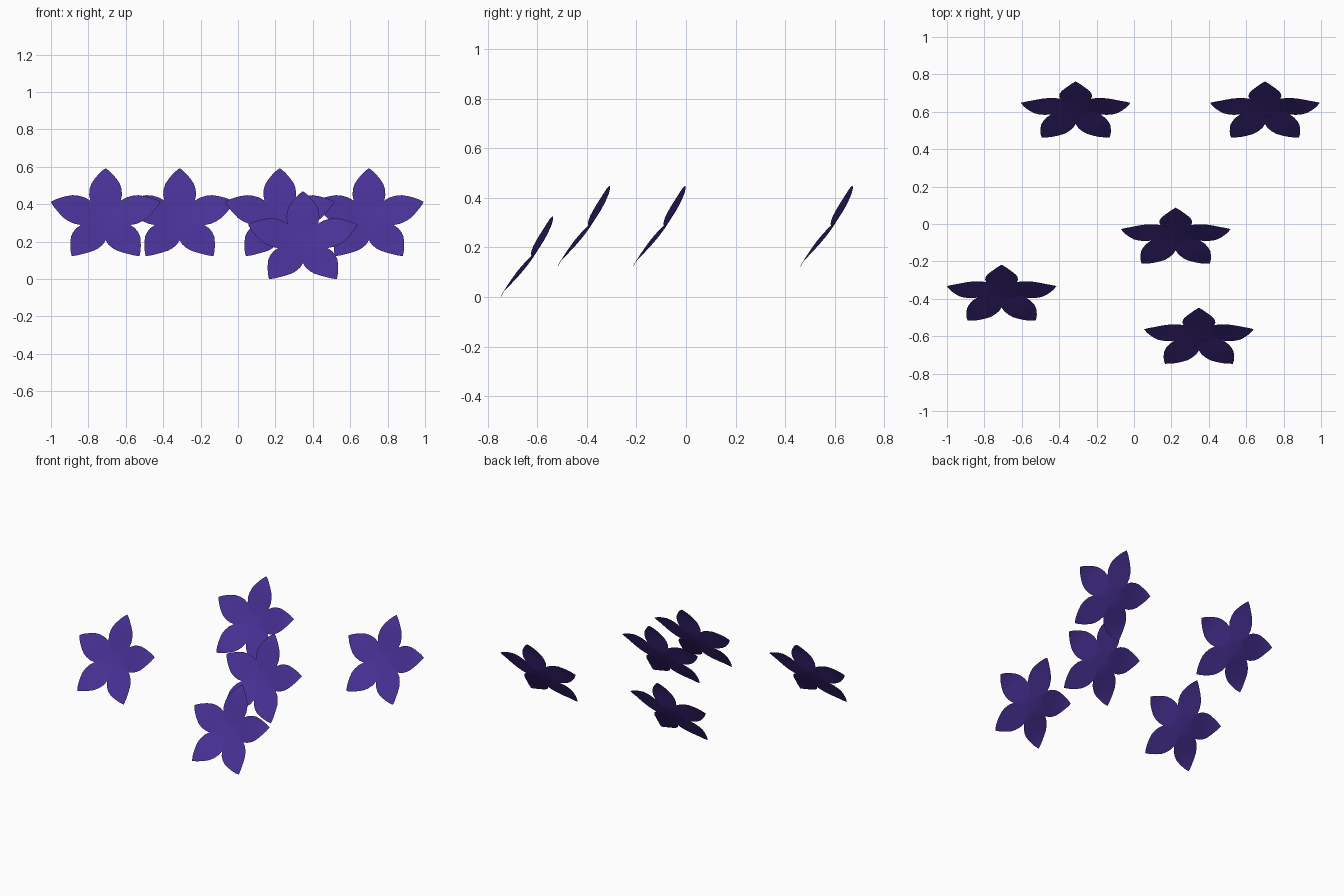
import bpy, bmesh, math
from mathutils import Matrix, Vector

if "Cube" in bpy.data.objects:
    bpy.data.objects.remove(bpy.data.objects["Cube"])

violet = bpy.data.materials.new("violet petal")
violet.diffuse_color = (0.065, 0.030, 0.30, 1)
violet.use_nodes = True
violet.node_tree.nodes["Principled BSDF"].inputs["Base Color"].default_value = violet.diffuse_color

# petal profile: distance from centre, half width, depth behind the rim plane
PROFILE = [(0.035, 0.0254, 0.026), (0.066, 0.048, 0.024), (0.085, 0.066, 0.021),
           (0.11, 0.081, 0.017), (0.145, 0.088, 0.011), (0.18, 0.085, 0.006),
           (0.21, 0.076, 0.002), (0.24, 0.058, 0.0), (0.265, 0.040, -0.001),
           (0.285, 0.024, 0.0), (0.298, 0.011, 0.001)]
TIP = (0.308, 0.0, 0.002)
COLS = (-1, -0.6, 0, 0.6, 1)


def flower_mesh():
    bm = bmesh.new()
    centre = bm.verts.new((0, 0, -0.026))
    for k in range(5):
        rot = Matrix.Rotation(math.radians(72 * k), 3, 'Z')
        # rows of points across each petal, fanned shut at both ends
        rows = [[bm.verts.new(rot @ Vector((c * w, s, -d))) for c in COLS]
                for s, w, d in PROFILE]
        tip = bm.verts.new(rot @ Vector((0, TIP[0], -TIP[2])))
        for i in range(len(COLS) - 1):
            bm.faces.new((centre, rows[0][i + 1], rows[0][i]))
            for a, b in zip(rows, rows[1:]):
                bm.faces.new((a[i], a[i + 1], b[i + 1], b[i]))
            bm.faces.new((rows[-1][i], rows[-1][i + 1], tip))
    # join neighbouring petals at the heart of the flower
    bmesh.ops.remove_doubles(bm, verts=bm.verts, dist=0.001)
    bmesh.ops.recalc_face_normals(bm, faces=bm.faces)
    bm.normal_update()
    if sum(f.normal.z for f in bm.faces) < 0:
        bmesh.ops.reverse_faces(bm, faces=bm.faces)
    for f in bm.faces:
        f.smooth = True
    me = bpy.data.meshes.new("flower")
    bm.to_mesh(me)
    bm.free()
    me.materials.append(violet)
    return me


# five identical blossoms leaning back and facing the front
mesh = flower_mesh()
CENTRES = [(-0.708, -0.385, 0.334), (-0.312, 0.595, 0.334), (0.223, -0.08, 0.334),
           (0.347, -0.615, 0.211), (0.70, 0.595, 0.334)]
for n, pos in enumerate(CENTRES):
    ob = bpy.data.objects.new(f"flower_{n + 1}", mesh)
    ob.location = pos
    ob.rotation_euler = (math.radians(57.5), 0, 0)
    bpy.context.collection.objects.link(ob)
